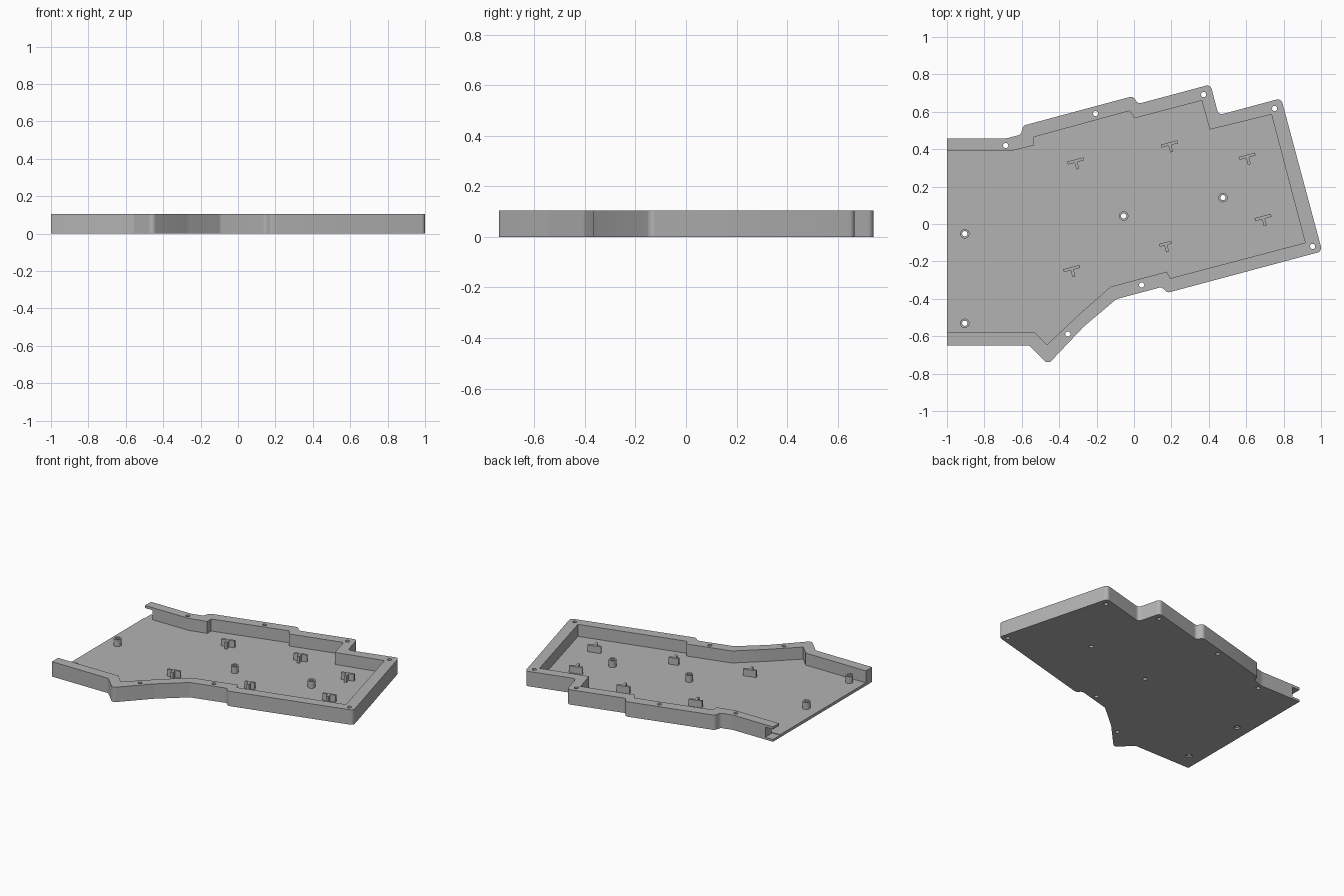
import bpy, bmesh, math
from mathutils import Vector, Matrix

cube = bpy.data.objects.get("Cube")
if cube:
    bpy.data.objects.remove(cube, do_unlink=True)

HEIGHT, FLOOR, POST_TOP = 0.105, 0.02, 0.068
TILT = math.radians(15)

grey = bpy.data.materials.new("plain grey")
grey.use_nodes = True
grey.diffuse_color = (0.45, 0.45, 0.45, 1)
grey.node_tree.nodes["Principled BSDF"].inputs["Base Color"].default_value = (0.45, 0.45, 0.45, 1)


def fillet(points, steps=6):
    """Round each (x, y, radius) corner of a closed outline."""
    out = []
    for i, (x, y, r) in enumerate(points):
        p = Vector((x, y))
        if not r:
            out.append(p)
            continue
        a = (Vector(points[i - 1][:2]) - p).normalized()
        b = (Vector(points[(i + 1) % len(points)][:2]) - p).normalized()
        half = a.angle(b) / 2
        start, end = p + a * r / math.tan(half), p + b * r / math.tan(half)
        mid = p + (a + b).normalized() * r / math.sin(half)
        sweep = (start - mid).angle_signed(end - mid)
        for k in range(steps + 1):
            out.append(mid + Matrix.Rotation(-sweep * k / steps, 2) @ (start - mid))
    return out


def to_object(name, bm):
    bmesh.ops.recalc_face_normals(bm, faces=bm.faces)
    mesh = bpy.data.meshes.new(name)
    bm.to_mesh(mesh)
    bm.free()
    mesh.materials.append(grey)
    ob = bpy.data.objects.new(name, mesh)
    bpy.context.collection.objects.link(ob)
    return ob


def prism(name, outline, z0, z1):
    bm = bmesh.new()
    face = bm.faces.new([bm.verts.new((p[0], p[1], z0)) for p in outline])
    top = bmesh.ops.extrude_face_region(bm, geom=[face])["geom"]
    bmesh.ops.translate(bm, vec=(0, 0, z1 - z0),
                        verts=[v for v in top if isinstance(v, bmesh.types.BMVert)])
    return to_object(name, bm)


def cylinders(name, centres, radius, z0, z1):
    bm = bmesh.new()
    for x, y in centres:
        bmesh.ops.create_cone(bm, cap_ends=True, segments=24, radius1=radius, radius2=radius,
                              depth=z1 - z0, matrix=Matrix.Translation((x, y, (z0 + z1) / 2)))
    return to_object(name, bm)


def cut(target, cutter):
    cutter.hide_render = True
    mod = target.modifiers.new("cut", "BOOLEAN")
    mod.operation, mod.solver, mod.object = "DIFFERENCE", "EXACT", cutter
    bpy.context.view_layer.objects.active = target
    bpy.ops.object.modifier_apply(modifier=mod.name)
    bpy.data.objects.remove(cutter, do_unlink=True)


def smooth(ob):
    bpy.ops.object.select_all(action="DESELECT")
    ob.select_set(True)
    bpy.context.view_layer.objects.active = ob
    bpy.ops.object.shade_smooth_by_angle(angle=math.radians(30))


# Tray: rounded outer outline, hollowed by a sharp inner outline open on one side
R = 0.025
outer = [(-1, -0.65, 0), (-0.559, -0.65, R), (-0.459, -0.75, R), (-0.27, -0.55, 0.2),
         (-0.095, -0.402, 0.04), (0.148, -0.337, R), (0.178, -0.368, R), (1.006, -0.146, R),
         (0.787, 0.672, R), (0.452, 0.582, R), (0.409, 0.746, R), (0.02, 0.642, R),
         (-0.004, 0.684, R), (-0.592, 0.526, R), (-0.605, 0.478, R), (-0.685, 0.457, 0.1),
         (-1, 0.457, 0)]
inner = [(-1.1, -0.58), (-0.53, -0.58), (-0.465, -0.645), (-0.29, -0.48), (-0.125, -0.335),
         (0.175, -0.255), (0.195, -0.29), (0.915, -0.1), (0.735, 0.585), (0.405, 0.505),
         (0.362, 0.66), (0.002, 0.565), (-0.022, 0.605), (-0.535, 0.465), (-0.535, 0.42),
         (-0.66, 0.39), (-1.1, 0.39)]
tray = prism("tray", fillet(outer), 0, HEIGHT)
cut(tray, prism("pocket_cutter", inner, FLOOR, 0.2))

# Cable opening under the lip at the open end of the back wall
cut(tray, prism("port_cutter", [(-1.1, 0.378), (-0.94, 0.378), (-0.94, 0.6), (-1.1, 0.6)],
                0.016, 0.087))

# Screw holes through the rim and under the posts
rim_holes = [(-0.686, 0.42), (-0.205, 0.59), (0.372, 0.692), (0.752, 0.618),
             (0.955, -0.12), (0.041, -0.326), (-0.354, -0.588)]
posts = [(-0.905, -0.052), (-0.905, -0.531), (-0.055, 0.043), (0.476, 0.141)]
cut(tray, cylinders("hole_cutter", rim_holes + posts, 0.014, -0.1, 0.2))
cut(tray, cylinders("recess_cutter", posts[:2], 0.021, -0.1, 0.01))
smooth(tray)

# Hollow screw posts
for i, centre in enumerate(posts):
    post = cylinders(f"screw_post_{i + 1}", [centre], 0.025, FLOOR - 0.002, POST_TOP)
    cut(post, cylinders("bore_cutter", [centre], 0.014, -0.1, 0.2))
    smooth(post)

# T-shaped supports, tilted with the tray
supports = [(-0.312, 0.337, 0.09), (0.19, 0.428, 0.09), (0.605, 0.362, 0.09),
            (0.69, 0.035, 0.09), (0.168, -0.106, 0.066), (-0.333, -0.238, 0.09)]
for i, (x, y, width) in enumerate(supports):
    w, t, stem = width / 2, 0.008, 0.045
    shape = [(-w, t), (-w, -t), (-t, -t), (-t, -stem), (t, -stem), (t, -t), (w, -t), (w, t)]
    turn = Matrix.Rotation(TILT, 2)
    prism(f"support_{i + 1}", [turn @ Vector(p) + Vector((x, y)) for p in shape],
          FLOOR - 0.002, POST_TOP)
